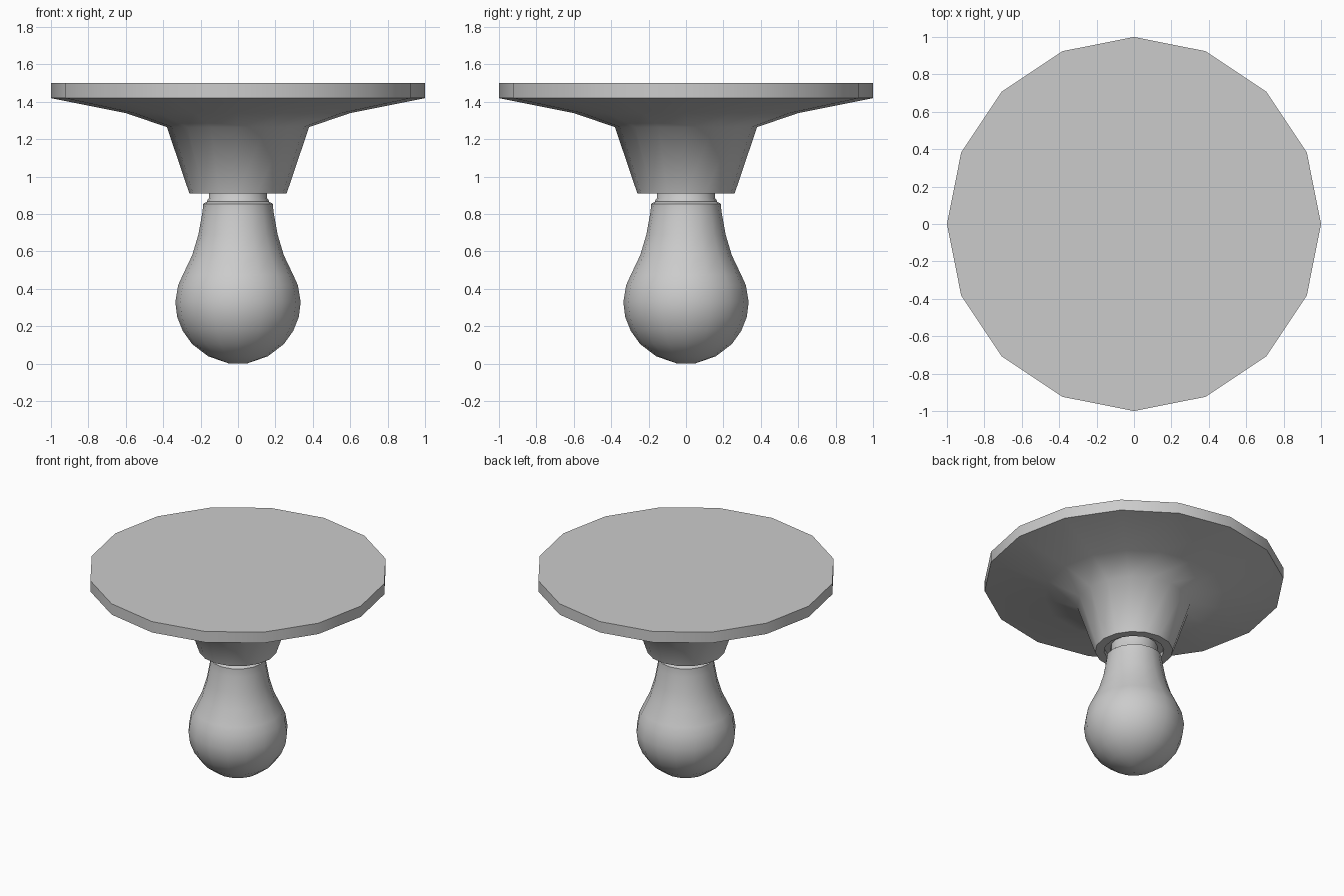
import bpy, bmesh
from math import cos, sin, tau, radians

if "Cube" in bpy.data.objects:
    bpy.data.objects.remove(bpy.data.objects["Cube"])

SIDES = 16


def lathe(name, profile, angle):
    """Revolve (radius, z) points about z; open ends are capped."""
    bm = bmesh.new()
    rings = []
    for r, z in profile:
        rings.append([bm.verts.new((r * cos(tau * i / SIDES), r * sin(tau * i / SIDES), z))
                      for i in range(SIDES)])
    for a, b in zip(rings, rings[1:]):
        for i in range(SIDES):
            j = (i + 1) % SIDES
            bm.faces.new((a[i], a[j], b[j], b[i]))
    bm.faces.new(rings[0])
    bm.faces.new(rings[-1])
    bmesh.ops.recalc_face_normals(bm, faces=bm.faces)
    mesh = bpy.data.meshes.new(name)
    bm.to_mesh(mesh)
    bm.free()
    obj = bpy.data.objects.new(name, mesh)
    bpy.context.collection.objects.link(obj)
    bpy.ops.object.select_all(action='DESELECT')
    obj.select_set(True)
    bpy.context.view_layer.objects.active = obj
    bpy.ops.object.shade_smooth_by_angle(angle=radians(angle))
    return obj


# Ceiling plate flaring out of the tapered holder, with a shallow recess below
lathe("ceiling_holder", [
    (0.20, 0.94), (0.20, 0.91), (0.26, 0.91), (0.38, 1.265),
    (0.60, 1.34), (1.0, 1.42), (1.0, 1.50)], 60)

# Pear-shaped glass bulb with a small shoulder
lathe("bulb_glass", [
    (0.045, 0.0), (0.16, 0.04), (0.245, 0.105), (0.295, 0.175),
    (0.325, 0.25), (0.335, 0.33), (0.32, 0.42), (0.295, 0.475),
    (0.245, 0.58), (0.212, 0.69), (0.192, 0.80), (0.186, 0.845),
    (0.186, 0.855), (0.165, 0.867)], 45)

# Narrow screw neck running up into the holder
lathe("bulb_neck", [
    (0.165, 0.86), (0.165, 0.872), (0.156, 0.885), (0.156, 0.95)], 40)
